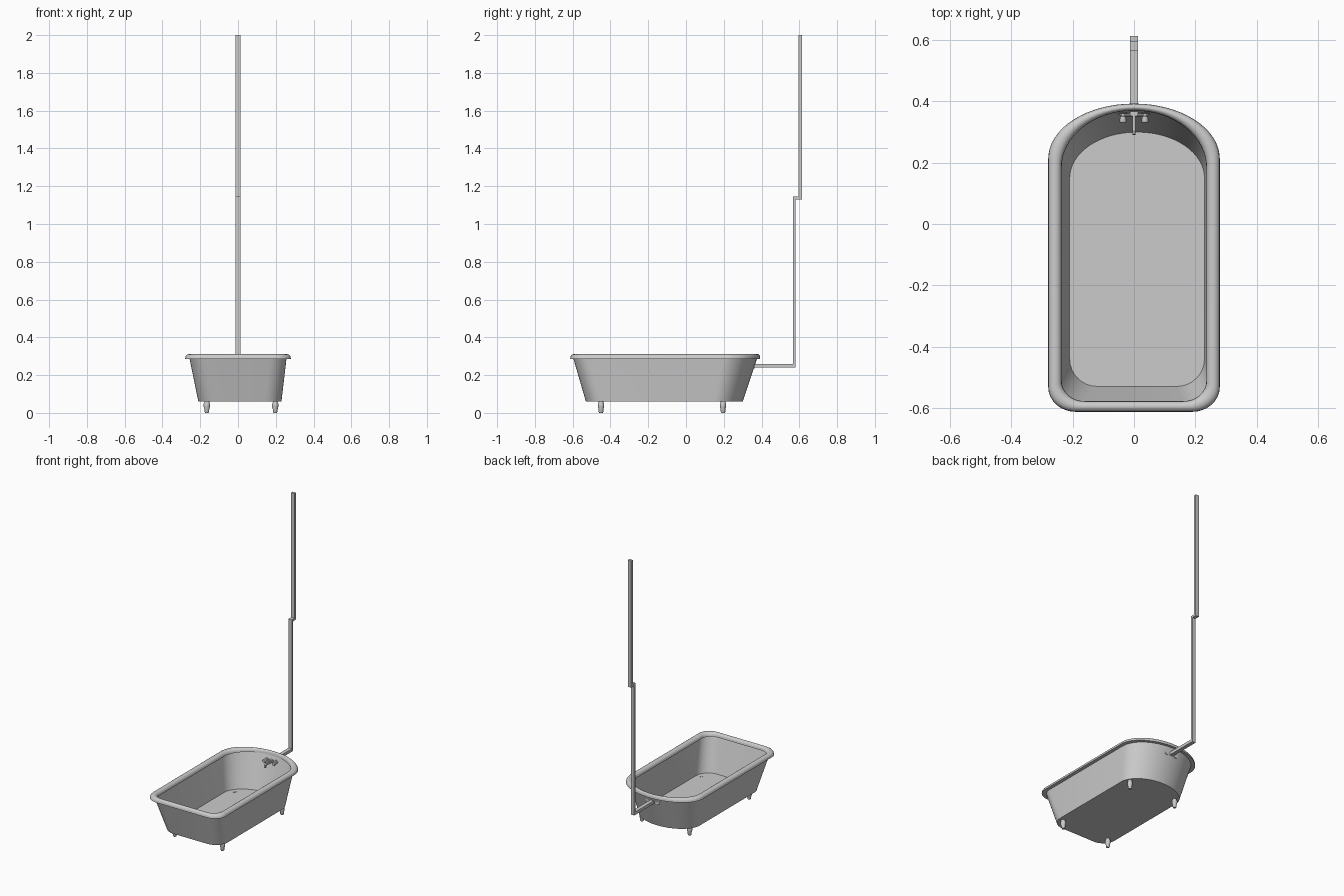
import bpy, bmesh, math
from mathutils import Matrix, Vector

if "Cube" in bpy.data.objects:
    bpy.data.objects.remove(bpy.data.objects["Cube"])

def make(name, bm, smooth=True):
    bmesh.ops.recalc_face_normals(bm, faces=bm.faces)
    me = bpy.data.meshes.new(name)
    bm.to_mesh(me)
    bm.free()
    ob = bpy.data.objects.new(name, me)
    bpy.context.collection.objects.link(ob)
    if smooth:
        bpy.ops.object.select_all(action='DESELECT')
        ob.select_set(True)
        bpy.context.view_layer.objects.active = ob
        bpy.ops.object.shade_smooth_by_angle(angle=math.radians(40))
    return ob

def outline(cx, w, y0, y1, b, rx, ry, z):
    """Tub plan: elliptical back end, small rounded front corners."""
    pts = []
    for i in range(33):
        a = math.pi * i / 32
        pts.append((cx + w * math.cos(a), y1 - b + b * math.sin(a), z))
    for side, start in ((-1, math.pi), (1, 1.5 * math.pi)):
        for i in range(9):
            a = start + math.pi / 2 * i / 8
            pts.append((cx + side * (w - rx) + rx * math.cos(a),
                        y0 + ry + ry * math.sin(a), z))
    return pts

def loft(bm, loops, closed=False, caps=False):
    rings = [[bm.verts.new(p) for p in lp] for lp in loops]
    n = len(rings[0])
    pairs = list(zip(rings, rings[1:])) + ([(rings[-1], rings[0])] if closed else [])
    for a, b in pairs:
        for i in range(n):
            j = (i + 1) % n
            bm.faces.new((a[i], a[j], b[j], b[i]))
    if caps:
        bm.faces.new(rings[0])
        bm.faces.new(rings[-1])
    return rings

def lathe(name, profile, loc, axis=(0, 0, 1), seg=16):
    bm = bmesh.new()
    loft(bm, [[(r * math.cos(math.tau * i / seg), r * math.sin(math.tau * i / seg), h)
               for i in range(seg)] for r, h in profile], caps=True)
    rot = Vector((0, 0, 1)).rotation_difference(Vector(axis)).to_matrix().to_4x4()
    bm.transform(Matrix.Translation(loc) @ rot)
    return make(name, bm)

def strip(name, pts, half_x):
    """Extrude a closed (y, z) profile across x."""
    bm = bmesh.new()
    loft(bm, [[(x, y, z) for y, z in pts] for x in (-half_x, half_x)], caps=True)
    return make(name, bm, False)

# tub shell: flat floor and flared thin wall
bm = bmesh.new()
rings = loft(bm, [outline(0.01, 0.22, -0.53, 0.30, 0.15, 0.09, 0.09, 0.06),
                  outline(0, 0.257, -0.597, 0.377, 0.18, 0.09, 0.08, 0.29)])
bm.faces.new(rings[0])
make("tub_shell", bm)

# rounded rim
outer = (0, 0.28, -0.613, 0.393, 0.18, 0.09, 0.08)
inner = (0, 0.236, -0.578, 0.37, 0.185, 0.075, 0.065)
loops = []
for i in range(9):
    a = math.pi * i / 8
    t = 0.5 - 0.5 * math.cos(a)
    p = [o + (n - o) * t for o, n in zip(outer, inner)]
    loops.append(outline(*p, 0.286 + 0.025 * math.sin(a) ** 0.8 if 0 < i < 8 else 0.286))
bm = bmesh.new()
loft(bm, loops, closed=True)
make("tub_rim", bm)

# four turned feet
foot = [(0.009, 0), (0.012, 0.006), (0.013, 0.02), (0.017, 0.034),
        (0.017, 0.048), (0.013, 0.055), (0.013, 0.062)]
for x, sx in ((-0.165, "left"), (0.197, "right")):
    for y, sy in ((-0.45, "front"), (0.196, "back")):
        lathe(f"{sy}_{sx}_foot", foot, (x, y, 0))

# square supply pipe stepping up behind the tub
strip("supply_pipe", [(0.352, 0.24), (0.58, 0.24), (0.58, 1.13), (0.613, 1.13),
                      (0.613, 2.0), (0.596, 2.0), (0.596, 1.145),
                      (0.566, 1.145), (0.566, 0.26), (0.352, 0.26)], 0.013)

# tap handles, mounting bar and spout on the inside of the back wall
knob = [(0.006, 0), (0.006, 0.008), (0.009, 0.009), (0.012, 0.024), (0.010, 0.028)]
for x, side in ((-0.036, "left"), (0.036, "right")):
    lathe(f"{side}_tap_flange", [(0.016, 0), (0.016, 0.004)], (x, 0.363, 0.25), (0, -1, 0))
    lathe(f"{side}_tap_handle", knob, (x, 0.36, 0.25), (0, -1, 0))
lathe("tap_bar", [(0.005, -0.045), (0.005, 0.045)], (0, 0.356, 0.25), (1, 0, 0), 8)
strip("spout", [(0.362, 0.257), (0.305, 0.257), (0.292, 0.25), (0.29, 0.23),
                (0.3, 0.23), (0.303, 0.243), (0.356, 0.243)], 0.005)
